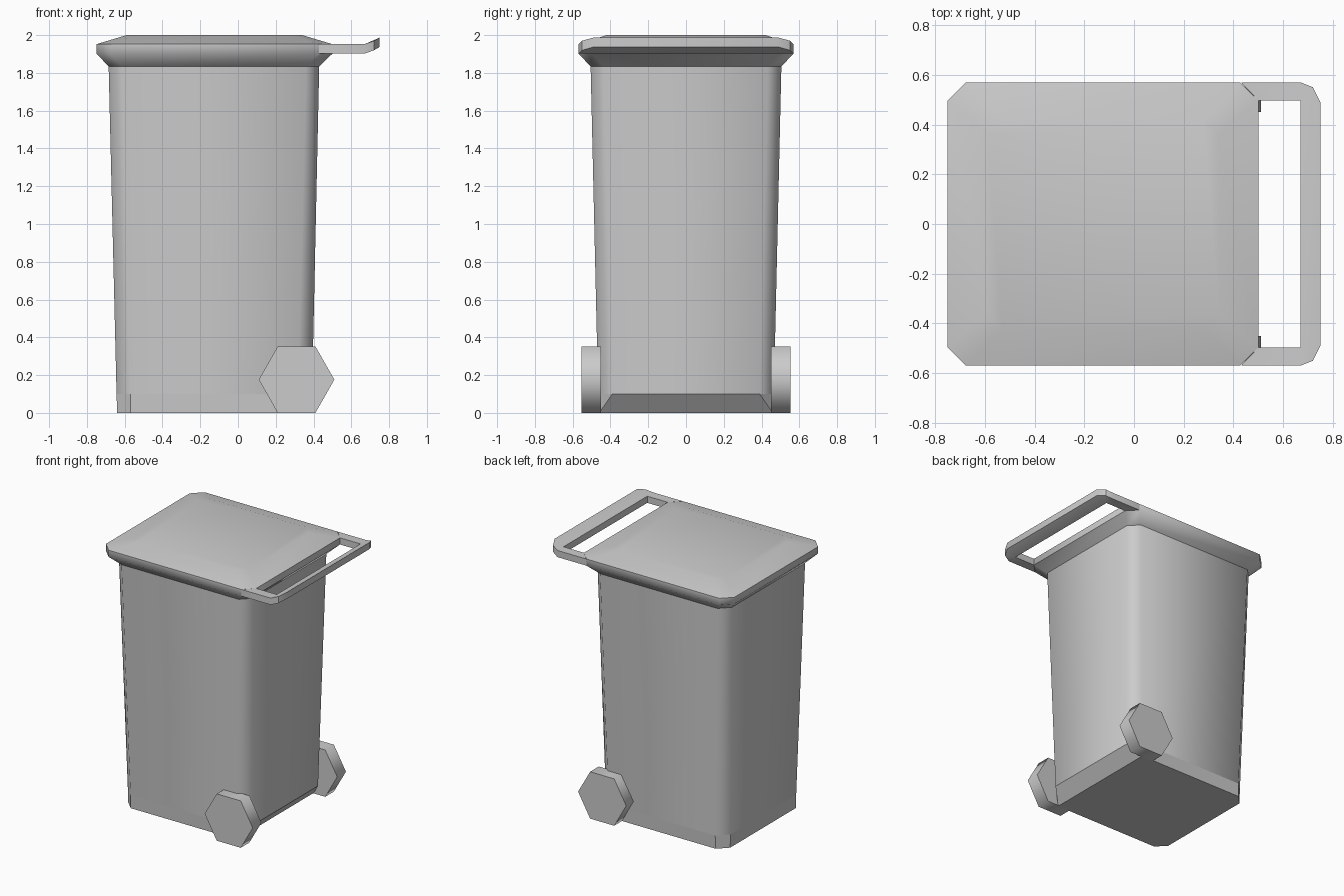
import bpy, bmesh, math

if "Cube" in bpy.data.objects:
    bpy.data.objects.remove(bpy.data.objects["Cube"])


def finish(bm, name, angle):
    """Merge doubles, fix normals and shade smooth with sharp edges kept."""
    bmesh.ops.remove_doubles(bm, verts=bm.verts, dist=0.0005)
    bmesh.ops.recalc_face_normals(bm, faces=bm.faces)
    me = bpy.data.meshes.new(name)
    bm.to_mesh(me)
    bm.free()
    ob = bpy.data.objects.new(name, me)
    bpy.context.collection.objects.link(ob)
    bpy.ops.object.select_all(action='DESELECT')
    ob.select_set(True)
    bpy.context.view_layer.objects.active = ob
    bpy.ops.object.shade_smooth_by_angle(angle=math.radians(angle))
    return ob


def octagon(x0, x1, y, z, c, c_right=None):
    """Rectangle with cut corners; c_right is the cut on the +x side."""
    r = c if c_right is None else c_right
    half = [(x1, y - r), (x1 - r, y), (x0 + c, y), (x0, y - c)]
    return [(a, b, z) for a, b in half] + [(a, -b, z) for a, b in reversed(half)]


def loft(rings, closed=True, cap_start=False, cap_end=False):
    bm = bmesh.new()
    vs = [[bm.verts.new(p) for p in ring] for ring in rings]
    n = len(vs[0])
    for a, b in zip(vs, vs[1:]):
        for i in range(n):
            j = (i + 1) % n
            bm.faces.new((a[i], a[j], b[j], b[i]))
    if cap_start:
        bm.faces.new(vs[0])
    if cap_end:
        bm.faces.new(vs[-1])
    return bm


# Tapered bin body, with a sloped lower edge between the wheels
body = finish(loft([
    octagon(-0.64, 0.31, 0.46, 0.0, 0.07, 0.0),
    octagon(-0.643, 0.392, 0.465, 0.1, 0.075),
    octagon(-0.685, 0.43, 0.505, 1.835, 0.07),
], cap_start=True), "bin_body", 46)
for e in body.data.edges:
    if all(body.data.vertices[v].co.z < 0.11 for v in e.vertices):
        e.use_edge_sharp = True

# Lid: flared underside, upright rim, shallow domed top
finish(loft([
    octagon(-0.685, 0.43, 0.505, 1.835, 0.07),
    octagon(-0.75, 0.50, 0.57, 1.902, 0.073),
    octagon(-0.75, 0.50, 0.57, 1.952, 0.073),
    octagon(-0.59, 0.34, 0.42, 2.0, 0.06),
], cap_end=True), "lid", 46)

# Handle loop: outer point, inner point, upward curl of the outer edge
stations = [((0.43, 0.57), (0.50, 0.497), 0.0),
            ((0.67, 0.57), (0.67, 0.497), 0.0),
            ((0.72, 0.55), (0.67, 0.497), 0.018),
            ((0.75, 0.49), (0.67, 0.497), 0.035)]
stations += [((o[0], -o[1]), (i[0], -i[1]), u) for o, i, u in reversed(stations)]
finish(loft([[(*o, 1.902 + u), (*o, 1.952 + u), (*i, 1.952), (*i, 1.902)]
             for o, i, u in stations]), "handle", 35)

# Six-sided wheels
for side, name in ((-1, "wheel_front"), (1, "wheel_back")):
    rings = [[(0.31 + 0.2 * math.cos(k * math.pi / 3), side * y,
               0.176 + 0.2033 * math.sin(k * math.pi / 3)) for k in range(6)]
             for y in (0.45, 0.553)]
    finish(loft(rings, cap_start=True, cap_end=True), name, 65)
